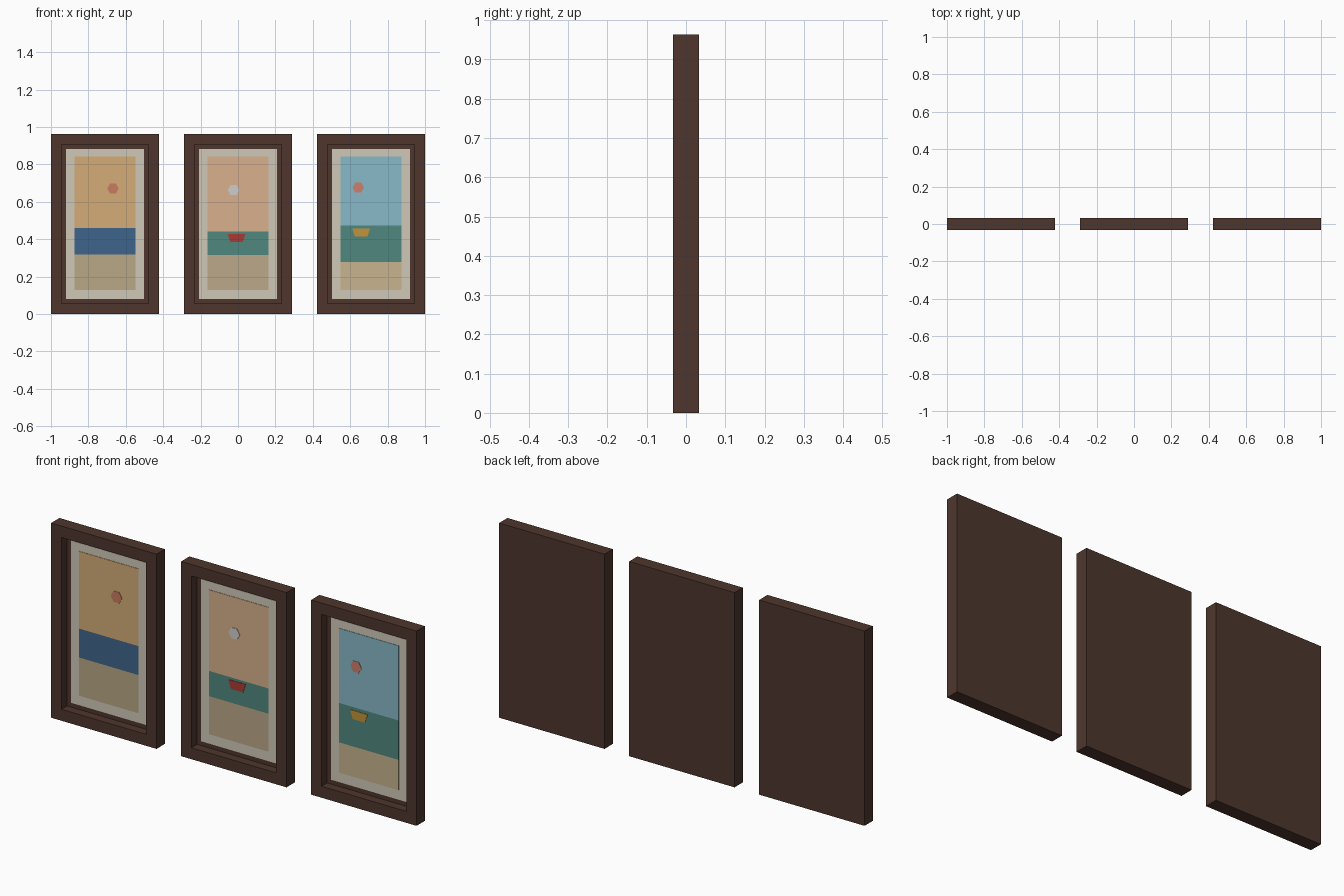
import bpy, bmesh, math
from mathutils import Vector

if "Cube" in bpy.data.objects:
    bpy.data.objects.remove(bpy.data.objects["Cube"])

W, H, Y0, Y1 = 0.577, 0.963, -0.0325, 0.0325   # frame size and depth range
BORDER, RECESS = 0.08, 0.04
MAT_Y = Y0 + RECESS                            # front of the mount


def material(name, rgb):
    m = bpy.data.materials.new(name)
    lin = [(c / 255 / 12.92) if c < 10 else ((c / 255 + 0.055) / 1.055) ** 2.4 for c in rgb]
    m.diffuse_color = (*lin, 1)
    m.use_nodes = True
    m.node_tree.nodes["Principled BSDF"].inputs["Base Color"].default_value = m.diffuse_color
    return m


def finish(bm, name, mat):
    bmesh.ops.recalc_face_normals(bm, faces=bm.faces)
    me = bpy.data.meshes.new(name)
    bm.to_mesh(me)
    bm.free()
    me.materials.append(mat)
    ob = bpy.data.objects.new(name, me)
    bpy.context.collection.objects.link(ob)


def slab(name, pts, y_front, y_back, mat):
    """Extrude an x-z outline from y_front to y_back."""
    bm = bmesh.new()
    face = bm.faces.new([bm.verts.new((x, y_front, z)) for x, z in pts])
    ext = bmesh.ops.extrude_face_region(bm, geom=[face])["geom"]
    verts = [g for g in ext if isinstance(g, bmesh.types.BMVert)]
    bmesh.ops.translate(bm, verts=verts, vec=(0, y_back - y_front, 0))
    finish(bm, name, mat)


def rect(cx, half, z0, z1):
    return [(cx - half, z0), (cx + half, z0), (cx + half, z1), (cx - half, z1)]


def frame(name, cx, mat):
    bm = bmesh.new()
    bmesh.ops.create_cube(bm, size=1)
    for v in bm.verts:
        v.co = Vector((cx + v.co.x * W, v.co.y * (Y1 - Y0), (v.co.z + 0.5) * H))
    front = min(bm.faces, key=lambda f: f.calc_center_median().y)
    # inset the front, then sink it to form the recess
    bmesh.ops.inset_region(bm, faces=[front], thickness=BORDER)
    front_ring = bmesh.ops.extrude_face_region(bm, geom=[front])["geom"]
    verts = [g for g in front_ring if isinstance(g, bmesh.types.BMVert)]
    bmesh.ops.translate(bm, verts=verts, vec=(0, RECESS + 0.004, 0))
    if front.is_valid:
        bm.faces.remove(front)
    finish(bm, name, mat)


wood = material("dark_wood", (78, 54, 45))
mount = material("mount", (208, 201, 184))

# centre, sky, sea, sand, sun colours, horizon, shore, sun offset and height, boat
panels = [
    ("left", -0.7115, (212, 172, 118), (62, 100, 138), (184, 168, 134), (200, 124, 96),
     0.46, 0.317, (0.043, 0.671), None),
    ("middle", 0.0, (216, 176, 140), (80, 136, 126), (188, 168, 138), (208, 206, 202),
     0.441, 0.316, (-0.024, 0.663), (-0.008, 0.385, (170, 58, 52))),
    ("right", 0.7115, (136, 184, 200), (80, 136, 126), (200, 180, 142), (204, 128, 108),
     0.473, 0.278, (-0.069, 0.676), (-0.053, 0.414, (196, 148, 58))),
]

for side, cx, sky, sea, sand, sun, horizon, shore, (sx, sz), boat in panels:
    frame(side + "_frame", cx, wood)
    slab(side + "_mount", rect(cx, W / 2 - BORDER, BORDER, H - BORDER), MAT_Y, MAT_Y + 0.004, mount)

    # painted bands
    bands = [("sand", sand, 0.128, shore), ("sea", sea, shore, horizon), ("sky", sky, horizon, 0.842)]
    for part, rgb, z0, z1 in bands:
        slab(f"{side}_{part}", rect(cx, 0.163, z0, z1), MAT_Y - 0.002, MAT_Y + 0.001,
             material(f"{side}_{part}", rgb))

    # six-sided sun
    hexagon = [(cx + sx + 0.031 * math.cos(k * math.pi / 3), sz + 0.031 * math.sin(k * math.pi / 3))
               for k in range(6)]
    slab(side + "_sun", hexagon, MAT_Y - 0.004, MAT_Y - 0.001, material(side + "_sun", sun))

    # boat hull
    if boat:
        bx, bz, rgb = cx + boat[0], boat[1], boat[2]
        hull = [(bx - 0.033, bz), (bx + 0.033, bz), (bx + 0.048, bz + 0.043), (bx - 0.048, bz + 0.043)]
        slab(side + "_boat", hull, MAT_Y - 0.004, MAT_Y - 0.001, material(side + "_boat", rgb))
